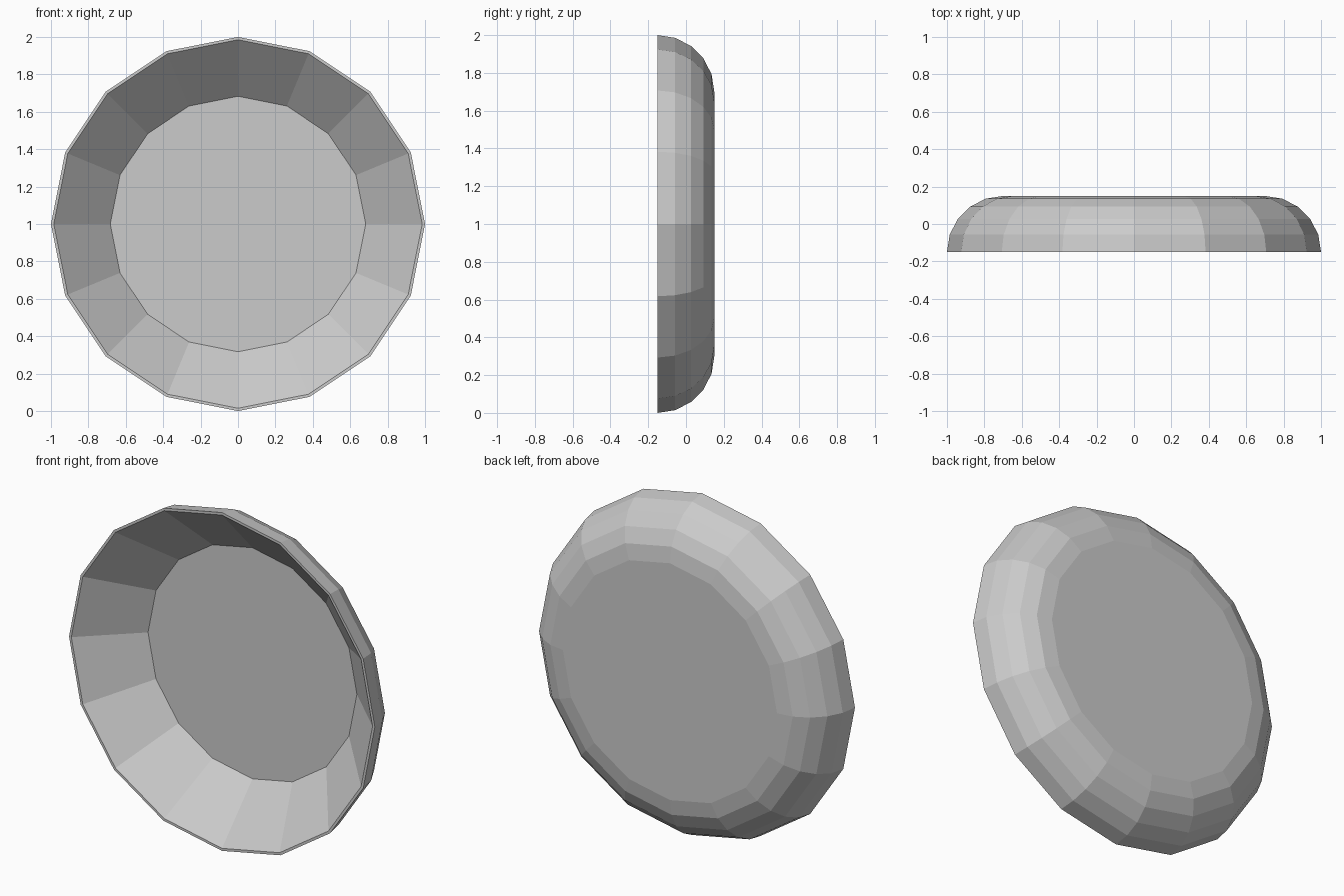
import bpy, bmesh, math

if "Cube" in bpy.data.objects:
    bpy.data.objects.remove(bpy.data.objects["Cube"])

SIDES = 16
BEVEL = 0.3

# Outer profile (radius, y): quarter-round edge in five segments, front to back
outer = [(0.7 + BEVEL * math.cos(math.radians(a)), -0.15 + BEVEL * math.sin(math.radians(a)))
         for a in range(0, 91, 18)]
# Inner profile: dish floor, sloped wall up to the thin front rim
profile = [(0.683, 0.135), (0.985, -0.15)] + outer

bm = bmesh.new()
rings = []
for r, y in profile:
    rings.append([bm.verts.new((r * math.cos(math.tau * i / SIDES), y,
                                1 + r * math.sin(math.tau * i / SIDES)))
                  for i in range(SIDES)])

# Bands between neighbouring rings
for a, b in zip(rings, rings[1:]):
    for i in range(SIDES):
        j = (i + 1) % SIDES
        bm.faces.new((a[i], a[j], b[j], b[i]))

# Flat dish floor and flat back
bm.faces.new(rings[0])
bm.faces.new(rings[-1])
bmesh.ops.recalc_face_normals(bm, faces=bm.faces[:])

mesh = bpy.data.meshes.new("dish")
bm.to_mesh(mesh)
bm.free()
dish = bpy.data.objects.new("dish", mesh)
bpy.context.collection.objects.link(dish)
